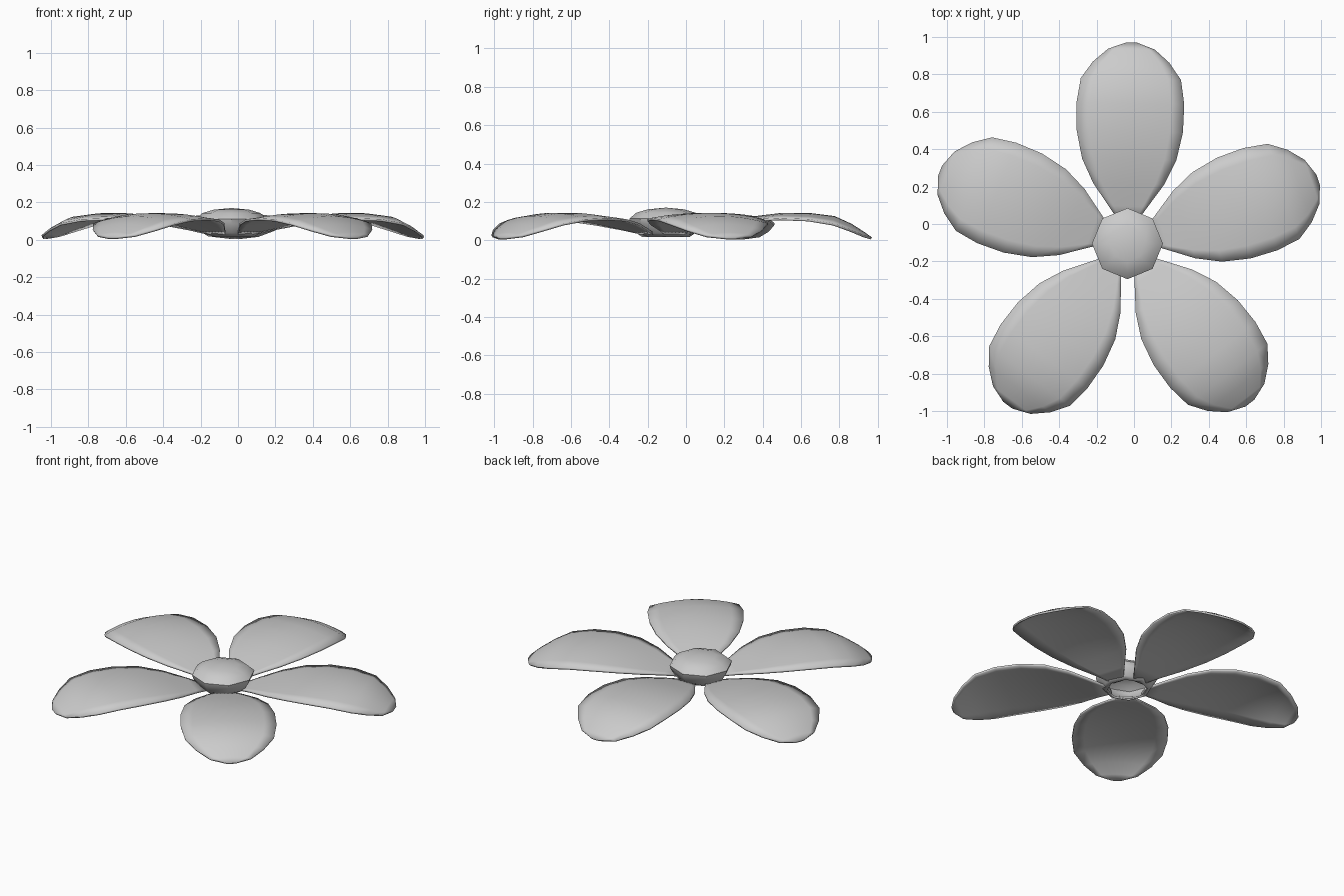
import bpy, bmesh, math
from mathutils import Matrix

if "Cube" in bpy.data.objects:
    bpy.data.objects.remove(bpy.data.objects["Cube"])

CX, CY = -0.035, -0.105

def finish(bm, name, thickness):
    me = bpy.data.meshes.new(name)
    bm.normal_update()
    bm.to_mesh(me)
    bm.free()
    ob = bpy.data.objects.new(name, me)
    bpy.context.collection.objects.link(ob)
    m = ob.modifiers.new("thickness", 'SOLIDIFY')
    m.thickness = thickness
    m.offset = -1
    bpy.ops.object.select_all(action='DESELECT')
    ob.select_set(True)
    bpy.context.view_layer.objects.active = ob
    bpy.ops.object.shade_smooth_by_angle(angle=math.radians(40))
    return ob

# Petal rows: radius, half width, ridge height, how far the edges sag
ROWS = [(0.10, 0.035, 0.035, 0.0), (0.20, 0.105, 0.062, 0.0),
        (0.32, 0.19, 0.095, 0.006), (0.45, 0.252, 0.124, 0.015),
        (0.60, 0.284, 0.142, 0.026), (0.75, 0.288, 0.142, 0.032),
        (0.88, 0.268, 0.126, 0.038), (0.97, 0.205, 0.085, 0.030),
        (1.04, 0.125, 0.040, 0.015), (1.075, 0.03, 0.014, 0.0)]
COLS = 8

def petal(name, angle):
    bm = bmesh.new()
    grid = []
    for r, hw, z, sag in ROWS:
        row = []
        for i in range(COLS + 1):
            t = 2 * i / COLS - 1
            row.append(bm.verts.new((r, t * hw, z - sag * t * t)))
        grid.append(row)
    for a, b in zip(grid, grid[1:]):
        for i in range(COLS):
            bm.faces.new((a[i], b[i], b[i + 1], a[i + 1]))
    bm.transform(Matrix.Translation((CX, CY, 0)) @
                 Matrix.Rotation(math.radians(angle), 4, 'Z'))
    finish(bm, name, 0.012)

for n, ang in enumerate((18.5, 88.8, 158.8, 233.5, 307.5)):
    petal("petal_%d" % (n + 1), ang)

# Eight-sided domed centre, open underneath
PROFILE = [(0.095, 0.161), (0.155, 0.143), (0.19, 0.112),
           (0.182, 0.085), (0.15, 0.035), (0.125, 0.018)]
bm = bmesh.new()
rings = [[bm.verts.new((CX + r * math.cos(k * math.pi / 4),
                        CY + r * math.sin(k * math.pi / 4), z))
          for k in range(8)] for r, z in PROFILE]
top = bm.verts.new((CX, CY, 0.17))
for k in range(8):
    j = (k + 1) % 8
    bm.faces.new((top, rings[0][k], rings[0][j]))
    for a, b in zip(rings, rings[1:]):
        bm.faces.new((a[k], b[k], b[j], a[j]))
finish(bm, "flower_centre", 0.012)
